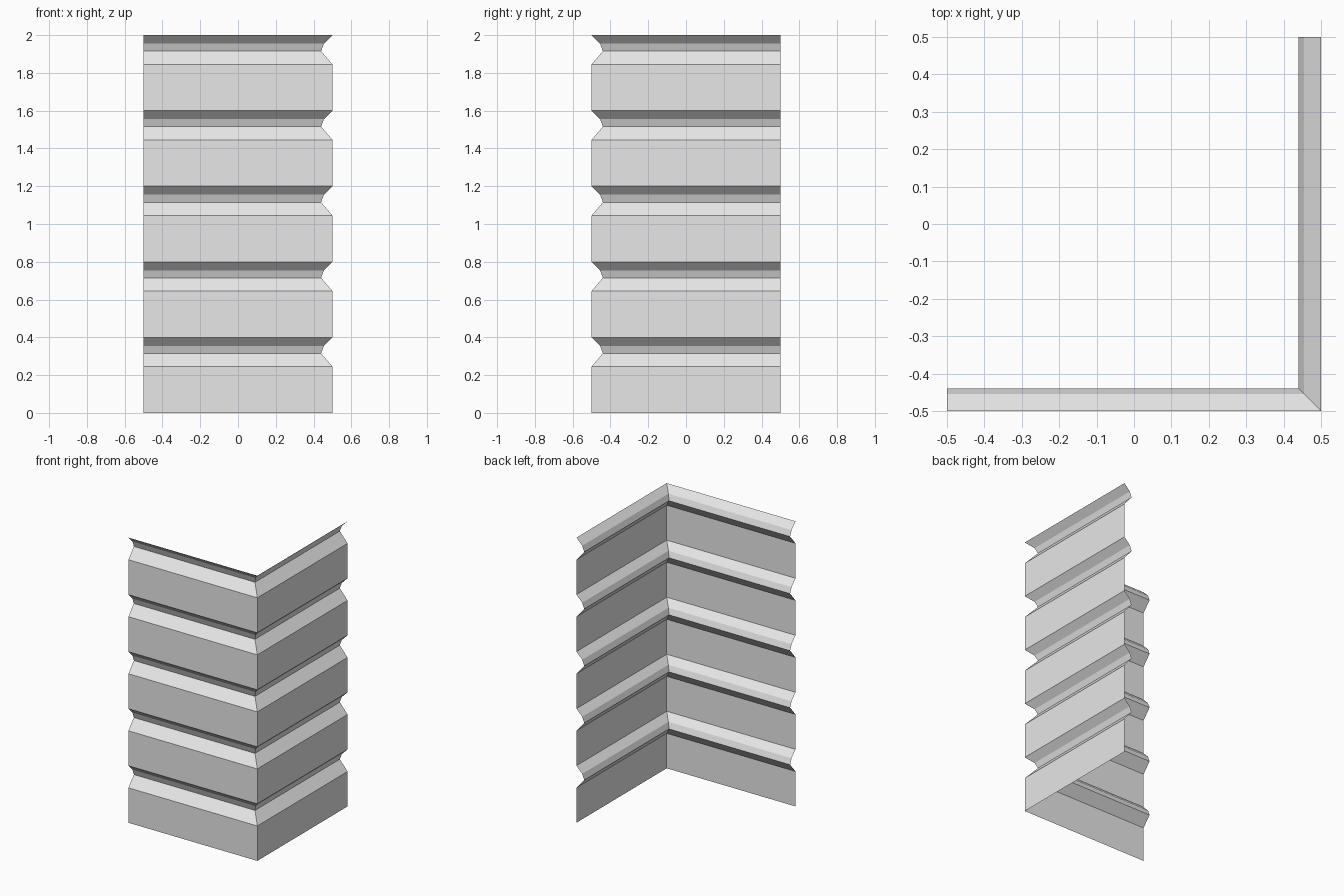
import bpy
import bmesh

cube = bpy.data.objects.get("Cube")
if cube:
    bpy.data.objects.remove(cube, do_unlink=True)

# Sheet metal colour
grey = bpy.data.materials.new("light grey")
grey.use_nodes = True
colour = (0.8, 0.8, 0.8, 1)
grey.diffuse_color = colour
grey.node_tree.nodes["Principled BSDF"].inputs["Base Color"].default_value = colour

HALF = 0.5
PITCH = 0.4
RIBS = 5
# One corrugation: (height, inward depth)
RIB = [(0.245, 0), (0.315, 0.06), (0.355, 0.045), (PITCH, 0)]

# Repeat the corrugation up the full height
profile = [(0, 0)]
for i in range(RIBS):
    profile += [(i * PITCH + z, d) for z, d in RIB]

# Sweep the profile along both walls, mitred at the corner
bm = bmesh.new()
rows = []
for z, d in profile:
    inner = HALF - d
    path = [(-HALF, -inner), (inner, -inner), (inner, HALF)]
    rows.append([bm.verts.new((x, y, z)) for x, y in path])
for low, high in zip(rows, rows[1:]):
    for k in range(2):
        bm.faces.new((low[k], low[k + 1], high[k + 1], high[k]))

mesh = bpy.data.meshes.new("corrugated_corner_wall")
bm.to_mesh(mesh)
bm.free()
mesh.materials.append(grey)
wall = bpy.data.objects.new("corrugated_corner_wall", mesh)
bpy.context.collection.objects.link(wall)
